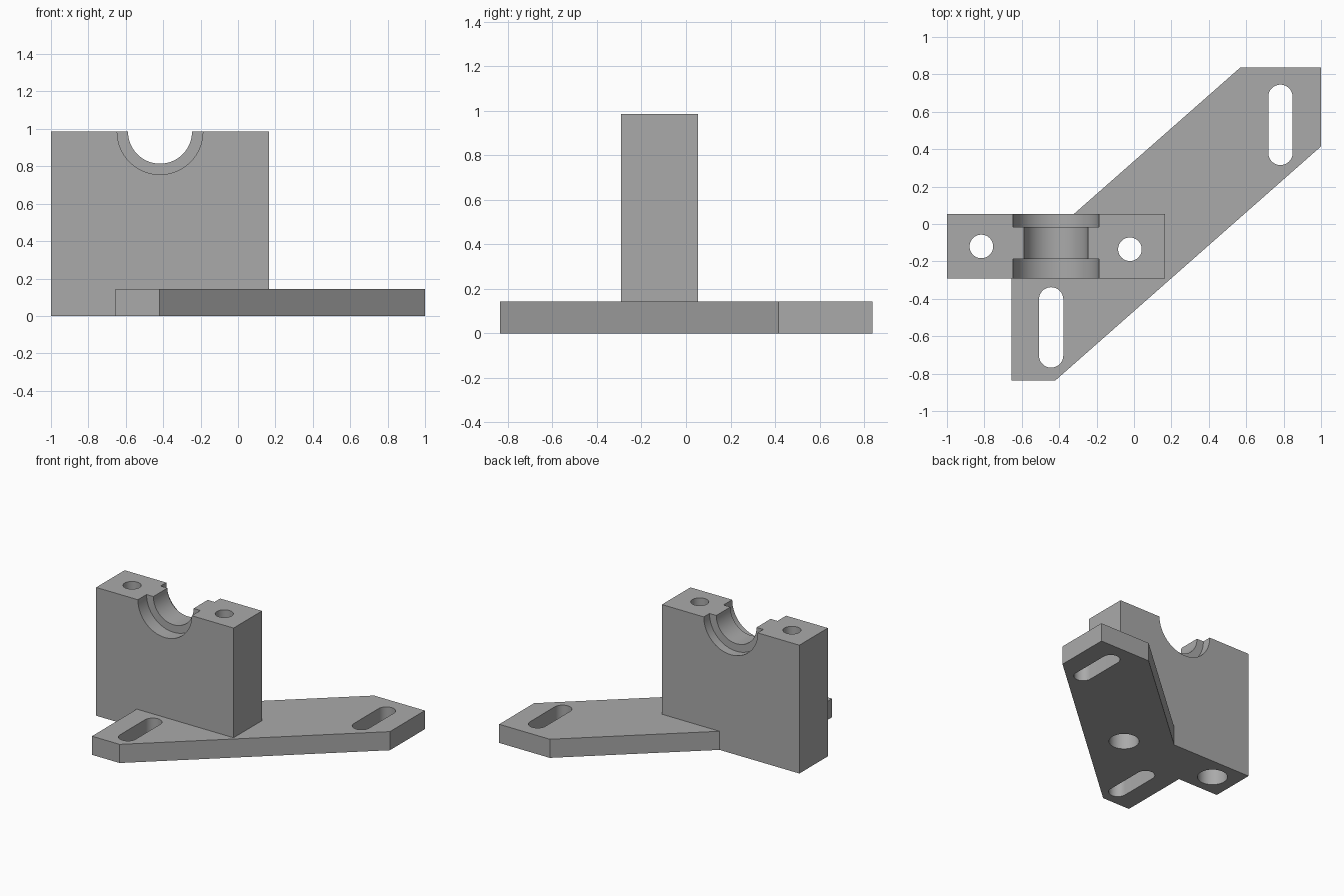
import bpy, bmesh, math
from mathutils import Matrix, Vector

if "Cube" in bpy.data.objects:
    bpy.data.objects.remove(bpy.data.objects["Cube"], do_unlink=True)

# One plain grey material
grey = bpy.data.materials.new("plain grey")
grey.use_nodes = True
colour = (0.4, 0.4, 0.4, 1)
grey.diffuse_color = colour
grey.node_tree.nodes["Principled BSDF"].inputs["Base Color"].default_value = colour

TOP, PLATE = 0.985, 0.143
FRONT, BACK = -0.292, 0.053


def finish(bm, name):
    bmesh.ops.recalc_face_normals(bm, faces=bm.faces)
    mesh = bpy.data.meshes.new(name)
    bm.to_mesh(mesh)
    bm.free()
    mesh.materials.append(grey)
    obj = bpy.data.objects.new(name, mesh)
    bpy.context.collection.objects.link(obj)
    return obj


def prism(name, outline, low, high):
    """Extrude a plan outline upwards."""
    bm = bmesh.new()
    face = bm.faces.new([bm.verts.new((x, y, low)) for x, y in outline])
    grown = bmesh.ops.extrude_face_region(bm, geom=[face])["geom"]
    verts = [v for v in grown if isinstance(v, bmesh.types.BMVert)]
    bmesh.ops.translate(bm, verts=verts, vec=(0, 0, high - low))
    return finish(bm, name)


def cylinder(name, start, end, radius):
    start, end = Vector(start), Vector(end)
    axis = end - start
    turn = axis.to_track_quat("Z", "Y").to_matrix().to_4x4()
    bm = bmesh.new()
    bmesh.ops.create_cone(bm, cap_ends=True, segments=64, radius1=radius, radius2=radius,
                          depth=axis.length,
                          matrix=Matrix.Translation((start + end) / 2) @ turn)
    return finish(bm, name)


def slot_outline(x, y, radius, half_length, steps=24):
    points = []
    for sign, first in ((1, 0), (-1, math.pi)):
        for i in range(steps + 1):
            a = first + math.pi * i / steps
            points.append((x + radius * math.cos(a),
                           y + sign * (half_length - radius) + radius * math.sin(a)))
    return points


def combine(target, tool, operation):
    mod = target.modifiers.new(tool.name, "BOOLEAN")
    mod.operation, mod.solver, mod.object = operation, "EXACT", tool
    bpy.ops.object.select_all(action="DESELECT")
    bpy.context.view_layer.objects.active = target
    target.select_set(True)
    bpy.ops.object.modifier_apply(modifier=mod.name)
    bpy.data.objects.remove(tool, do_unlink=True)


# Upright block joined to the diagonal base plate
bracket = prism("bearing_bracket",
                [(-1, FRONT), (0.167, FRONT), (0.167, BACK), (-1, BACK)], 0, TOP)
plate = prism("base_plate", [(-0.655, -0.836), (-0.42, -0.836), (1, 0.415),
                             (1, 0.838), (0.57, 0.838), (-0.655, -0.24)], 0, PLATE)
combine(bracket, plate, "UNION")

# Half-round bearing seat, wider at both mouths
seat_x = -0.417
for name, y0, y1, radius in (("seat_bore", -0.5, 0.3, 0.171),
                             ("front_recess", -0.5, -0.187, 0.229),
                             ("back_recess", -0.016, 0.3, 0.229)):
    combine(bracket, cylinder(name, (seat_x, y0, TOP), (seat_x, y1, TOP), radius), "DIFFERENCE")

# Bolt holes, counterbored from below
for x, y in ((-0.816, -0.12), (-0.022, -0.135)):
    combine(bracket, cylinder("bolt_hole", (x, y, -0.1), (x, y, 1.2), 0.063), "DIFFERENCE")
    combine(bracket, cylinder("counterbore", (x, y, -0.1), (x, y, 0.3), 0.105), "DIFFERENCE")

# Mounting slots
for x, y in ((-0.443, -0.553), (0.783, 0.53)):
    combine(bracket, prism("slot", slot_outline(x, y, 0.065, 0.215), -0.1, 0.3), "DIFFERENCE")

bpy.ops.object.select_all(action="DESELECT")
bpy.context.view_layer.objects.active = bracket
bracket.select_set(True)
bpy.ops.object.shade_smooth_by_angle(angle=math.radians(30))
